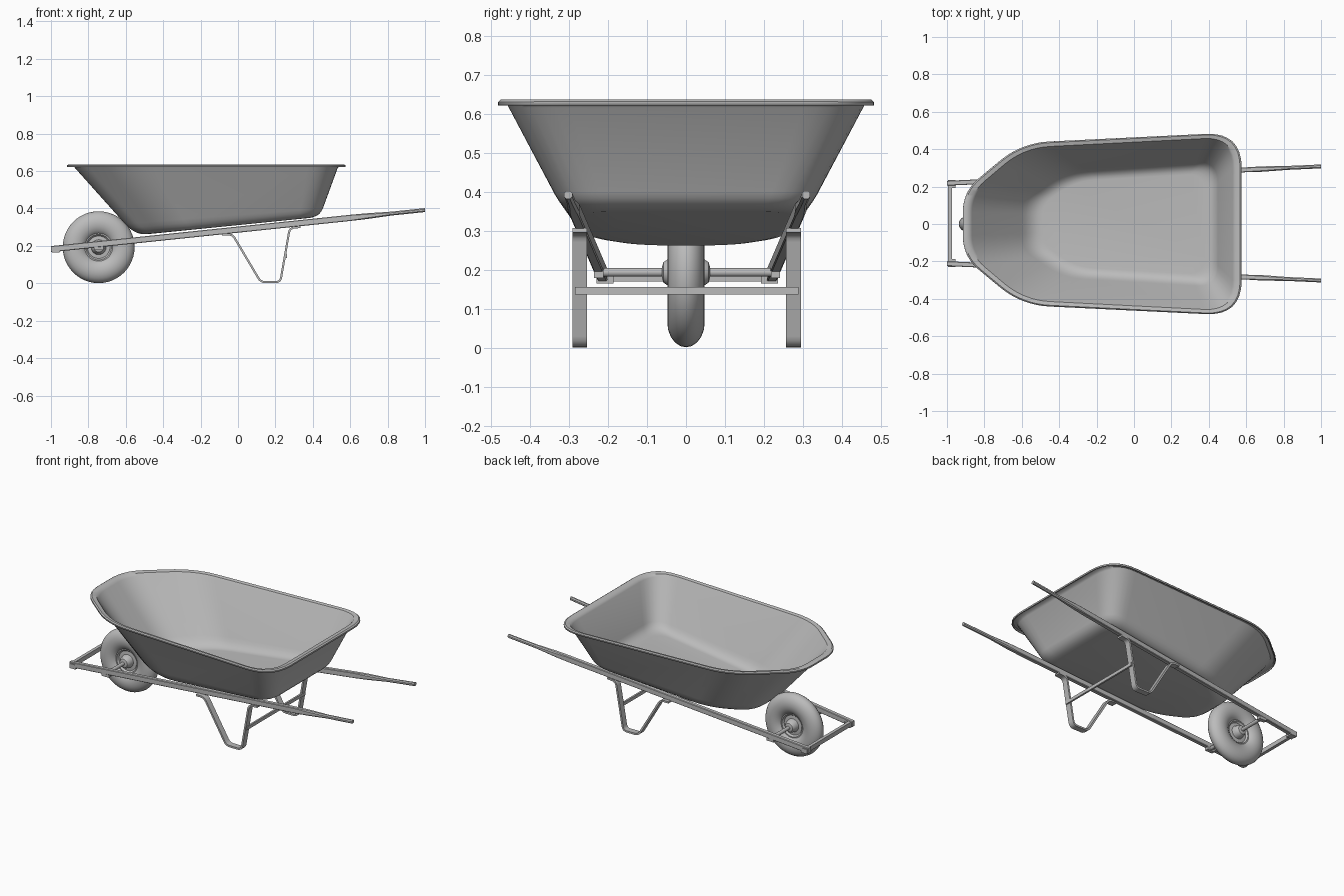
import bpy, bmesh, math
from mathutils import Vector

if "Cube" in bpy.data.objects:
    bpy.data.objects.remove(bpy.data.objects["Cube"])

GREY = bpy.data.materials.new("plain grey")
GREY.diffuse_color = (0.5, 0.5, 0.5, 1)
GREY.use_nodes = True
GREY.node_tree.nodes["Principled BSDF"].inputs["Base Color"].default_value = GREY.diffuse_color
FY = 0.003  # small sideways offset of the frame


def finish(name, bm, angle=35):
    bmesh.ops.recalc_face_normals(bm, faces=bm.faces[:])
    me = bpy.data.meshes.new(name)
    bm.to_mesh(me)
    bm.free()
    ob = bpy.data.objects.new(name, me)
    bpy.context.collection.objects.link(ob)
    me.materials.append(GREY)
    bpy.ops.object.select_all(action='DESELECT')
    ob.select_set(True)
    bpy.context.view_layer.objects.active = ob
    bpy.ops.object.shade_smooth_by_angle(angle=math.radians(angle))
    return ob


def loft(name, rings, cap_start=True, cap_end=True, loop=False, angle=35):
    bm = bmesh.new()
    vs = [[bm.verts.new(p) for p in r] for r in rings]
    n = len(rings[0])
    pairs = list(zip(vs, vs[1:])) + ([(vs[-1], vs[0])] if loop else [])
    for a, b in pairs:
        for i in range(n):
            j = (i + 1) % n
            bm.faces.new((a[i], a[j], b[j], b[i]))
    if cap_start and not loop:
        bm.faces.new(vs[0])
    if cap_end and not loop:
        bm.faces.new(vs[-1])
    return finish(name, bm, angle)


def bezier(a, b, c, t):
    return a * (1 - t) ** 2 + b * 2 * t * (1 - t) + c * t * t


def outline(half, cuts, n=8):
    """Symmetric polygon with rounded corners, as 2D points."""
    pts = [Vector(p) for p in half] + [Vector((x, -y)) for x, y in reversed(half)]
    cuts = cuts + cuts[::-1]
    out = []
    for i, p in enumerate(pts):
        a = p + (pts[i - 1] - p).normalized() * cuts[i]
        c = p + (pts[(i + 1) % len(pts)] - p).normalized() * cuts[i]
        out += [bezier(a, p, c, k / n) for k in range(n + 1)]
    return out


def at_z(pts, z):
    return [Vector((p.x, p.y, z)) for p in pts]


def on_floor(pts):
    return [Vector((p.x, p.y, 0.314 + 0.1 * p.x)) for p in pts]


def mix(a, b, t):
    return [p.lerp(q, t) for p, q in zip(a, b)]


# Tray: rolled rim, sloping walls, filleted tilted floor
rim = outline([(-0.912, 0.173), (-0.6, 0.431), (0.573, 0.488)], [0.11, 0.15, 0.19])
mouth = outline([(-0.868, 0.16), (-0.585, 0.402), (0.53, 0.46)], [0.10, 0.14, 0.16])
foot = outline([(-0.548, 0.13), (-0.34, 0.268), (0.435, 0.315)], [0.08, 0.11, 0.11])
inner = [Vector((-0.05 + (p.x + 0.05) * 0.88, p.y * 0.86)) for p in foot]
top, low, flat = at_z(mouth, 0.617), on_floor(foot), on_floor(inner)
start = mix(low, top, 0.17)
rings = [at_z(rim, 0.621), at_z(rim, 0.629), at_z(mix(rim, mouth, 0.15), 0.633),
         at_z(mix(rim, mouth, 0.75), 0.629), top]
rings += [[bezier(a, b, c, k / 5) for a, b, c in zip(start, low, flat)] for k in range(6)]
tray = loft("tray", rings, cap_start=False, angle=40)
sol = tray.modifiers.new("thickness", 'SOLIDIFY')
sol.thickness = 0.006
sol.offset = 0


def bar_z(x):
    return 0.287 + 0.1045 * x


def bar_y(x):
    return 0.26 + 0.045 * x


def section(x, y, z, w, h, c):
    """Chamfered rectangle across the x direction."""
    w, h = w / 2, h / 2
    return [(x, y + a, z + b) for a, b in
            [(w, h - c), (w - c, h), (c - w, h), (-w, h - c),
             (-w, c - h), (c - w, -h), (w - c, -h), (w, c - h)]]


def box(name, lo, hi):
    x0, y0, z0 = lo
    x1, y1, z1 = hi
    q = [(x0, y0), (x1, y0), (x1, y1), (x0, y1)]
    return loft(name, [[(x, y, z) for x, y in q] for z in (z0, z1)])


def rod(name, x, z, r, y0, y1, n=20):
    return loft(name, [[(x + r * math.cos(2 * math.pi * k / n), y,
                         z + r * math.sin(2 * math.pi * k / n)) for k in range(n)]
                       for y in (y0, y1)])


def strip(name, path, y, width, thick):
    """Flat strip following a path in the xz plane."""
    pts = [Vector(p) for p in path]
    rings = []
    for i, p in enumerate(pts):
        d0 = (p - pts[i - 1]).normalized() if i else None
        d1 = (pts[i + 1] - p).normalized() if i + 1 < len(pts) else d0
        d0 = d0 or d1
        m = (d0 + d1).normalized()
        o = Vector((-m.y, m.x)) * (thick / 2 / max(0.5, m.dot(d0)))
        rings.append([(p.x + s * o.x, y + t * width / 2, p.y + s * o.y)
                      for s, t in ((1, 1), (1, -1), (-1, -1), (-1, 1))])
    return loft(name, rings)


# Leg path with rounded bends
corners = [Vector(p) for p in [(-0.085, 0.262), (-0.03, 0.262), (0.122, 0.006),
                               (0.226, 0.006), (0.277, 0.296), (0.335, 0.301)]]
leg_path = [corners[0]]
for a, p, c in zip(corners, corners[1:], corners[2:]):
    s = p + (a - p).normalized() * 0.025
    e = p + (c - p).normalized() * 0.025
    leg_path += [bezier(s, p, e, k / 4) for k in range(5)]
leg_path.append(corners[-1])

for side, label in ((1, "left"), (-1, "right")):
    # Long bar ending in a slim round grip: x, width, height, chamfer
    stations = [(-1, .026, .033, .003), (0.6, .026, .033, .003), (0.69, .029, .031, .006),
                (0.82, .021, .021, .006), (1, .021, .021, .006)]
    loft(label + "_handle_bar", [section(x, FY + side * bar_y(x), bar_z(x), w, h, c)
                                 for x, w, h, c in stations], angle=20)
    strip(label + "_leg", leg_path, FY * 0.5 + side * 0.274, 0.038, 0.011)
    # Corner bracket at the nose and bearing under the bar
    y = FY + side * 0.211
    box(label + "_nose_bracket", (-0.995, y - 0.022, 0.164), (-0.955, y + 0.022, 0.192))
    y = FY + side * bar_y(-0.745)
    box(label + "_axle_bearing", (-0.77, y - 0.012, 0.178), (-0.72, y + 0.012, 0.212))

# Cross pieces
box("nose_crossbar", (-0.994, FY - 0.215, 0.17), (-0.974, FY + 0.215, 0.197))
box("leg_crossbar", (0.252, -0.285, 0.136), (0.263, 0.288, 0.156))

# Wheel
WX, WZ, SEG = -0.745, 0.193, 48


def lathe(name, profile, loop):
    rings = [[(WX + r * math.cos(2 * math.pi * k / SEG), y,
               WZ + r * math.sin(2 * math.pi * k / SEG)) for k in range(SEG)]
             for r, y in profile]
    return loft(name, rings, loop=loop)


lathe("tyre", [(0.128 + 0.064 * math.cos(2 * math.pi * k / 20),
                0.048 * math.sin(2 * math.pi * k / 20)) for k in range(20)], True)
hub = [(0.012, 0.062), (0.026, 0.058), (0.034, 0.046), (0.037, 0.03),
       (0.04, 0.018), (0.06, 0.016), (0.068, 0.026), (0.08, 0.026)]
lathe("hub", [(r, -y) for r, y in hub] + hub[::-1], False)
rod("axle", WX, WZ, 0.011, FY - 0.232, FY + 0.232)
